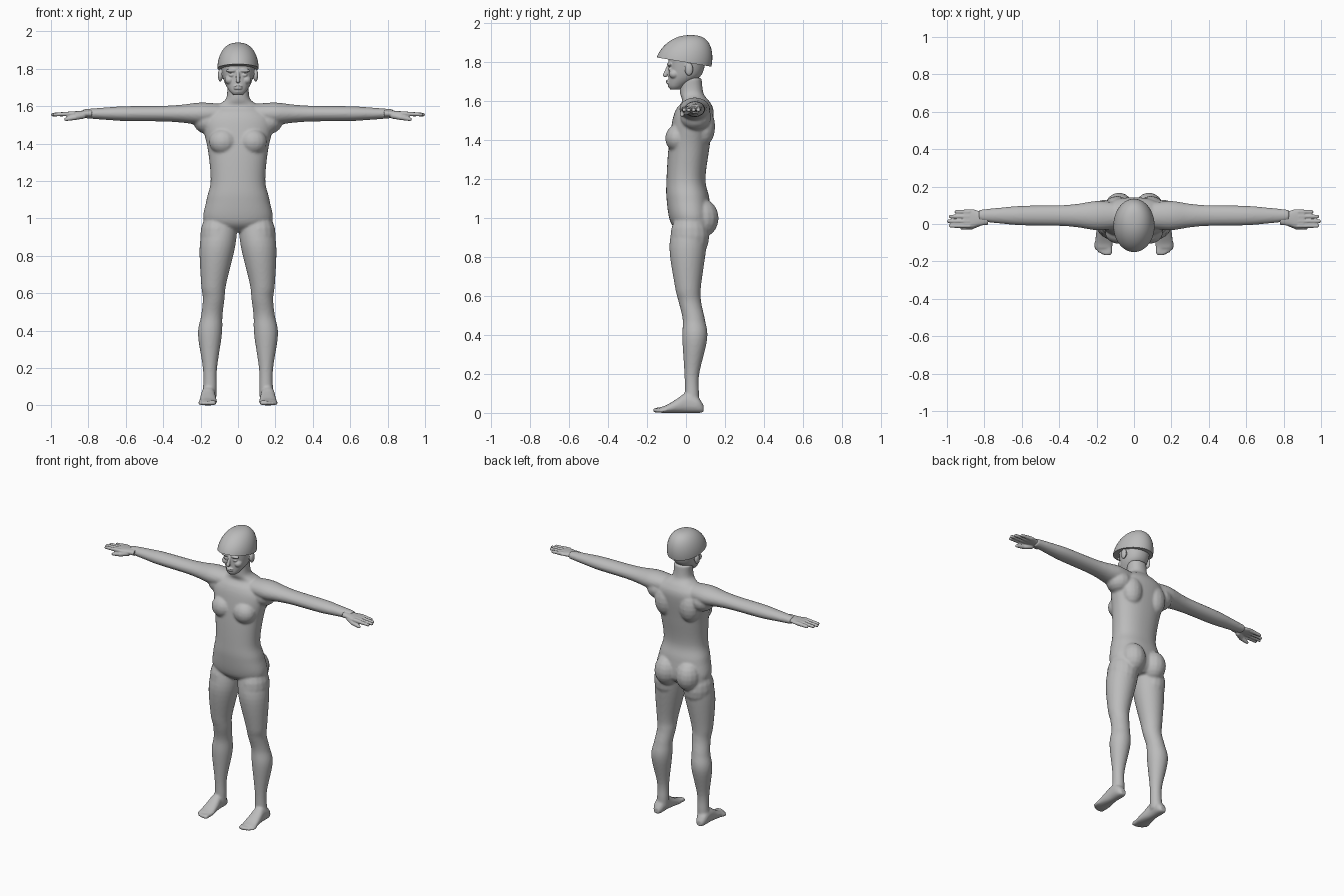
import bpy, bmesh, math
from mathutils import Vector, Matrix

if "Cube" in bpy.data.objects:
    bpy.data.objects.remove(bpy.data.objects["Cube"], do_unlink=True)


def material(name, value):
    mat = bpy.data.materials.new(name)
    mat.use_nodes = True
    colour = (value, value, value, 1)
    mat.diffuse_color = colour
    mat.node_tree.nodes["Principled BSDF"].inputs["Base Color"].default_value = colour
    return mat


GREY = material("plain grey", 0.5)


def spline(before, start, end, after, t):
    """Smooth in-between of two rings, guided by their neighbours."""
    result = []
    for p, q, r, s in zip(before, start, end, after):
        leave, arrive = (r - p) / 2, (s - q) / 2
        bend = 3 * (r - q) - 2 * leave - arrive
        twist = 2 * (q - r) + leave + arrive
        result.append(q + t * (leave + t * (bend + t * twist)))
    return result


def loft(bm, axis, rings, power=2.0, sides=36, sub=6):
    """Rings are (position on axis, centre u, centre v, radius u, radius v)."""
    last, rows = len(rings) - 1, []
    steps = [(i, k / sub) for i in range(last) for k in range(sub)] + [(last - 1, 1)]
    for i, t in steps:
        pos, u, v, radius_u, radius_v = spline(
            rings[max(i - 1, 0)], rings[i], rings[i + 1], rings[min(i + 2, last)], t)
        row = []
        for k in range(sides):
            angle = math.tau * k / sides
            c, s = math.cos(angle), math.sin(angle)
            point = [u + radius_u * math.copysign(abs(c) ** (2 / power), c),
                     v + radius_v * math.copysign(abs(s) ** (2 / power), s)]
            point.insert("XYZ".index(axis), pos)
            row.append(bm.verts.new(point))
        rows.append(row)
    for low, high in zip(rows, rows[1:]):
        for k in range(sides):
            j = (k + 1) % sides
            bm.faces.new((low[k], low[j], high[j], high[k]))
    bm.faces.new(rows[0])
    bm.faces.new(rows[-1])


def trunk(bm, outline, power):
    """Upright form from (height, front, back, half width)."""
    loft(bm, 'Z', [(z, 0, (front + back) / 2, width, (back - front) / 2)
                   for z, front, back, width in outline], power, sides=48)


def ball(bm, location, size):
    matrix = Matrix.Translation(location) @ Matrix.Diagonal((*size, 1))
    bmesh.ops.create_uvsphere(bm, u_segments=16, v_segments=10, radius=1, matrix=matrix)


def chain(bm, points, root, tip, count=9):
    """Overlapping balls along a path: fingers, toes and nose."""
    for start, end in zip(points, points[1:]):
        for i in range(count):
            t = i / (count - 1)
            radius = root + (tip - root) * t
            ball(bm, Vector(start).lerp(Vector(end), t), (radius, radius, radius))


def mirror(bm):
    copy = bmesh.ops.duplicate(bm, geom=bm.verts[:] + bm.edges[:] + bm.faces[:])["geom"]
    verts = [v for v in copy if isinstance(v, bmesh.types.BMVert)]
    bmesh.ops.scale(bm, vec=(-1, 1, 1), verts=verts)


def finish(bm, name, voxel=None, smoothing=2):
    """Make the object; with a voxel size, fuse its overlapping parts."""
    bmesh.ops.recalc_face_normals(bm, faces=bm.faces)
    mesh = bpy.data.meshes.new(name)
    bm.to_mesh(mesh)
    bm.free()
    mesh.materials.append(GREY)
    obj = bpy.data.objects.new(name, mesh)
    bpy.context.collection.objects.link(obj)
    bpy.ops.object.select_all(action='DESELECT')
    obj.select_set(True)
    bpy.context.view_layer.objects.active = obj
    if voxel:
        fuse = obj.modifiers.new("fuse", 'REMESH')
        fuse.mode, fuse.voxel_size = 'VOXEL', voxel
        soften = obj.modifiers.new("soften", 'SMOOTH')
        soften.factor, soften.iterations = 0.5, smoothing
        bpy.ops.object.convert(target='MESH')
    bpy.ops.object.shade_smooth_by_angle(angle=math.radians(50))


# Legs, round in section
bm = bmesh.new()
leg = [(1, .09, .03, .09), (.85, .11, .01, .095), (.65, .13, .01, .067),
       (.57, .13, .02, .058), (.48, .14, .04, .057), (.38, .15, .045, .064),
       (.2, .15, .03, .038), (.1, .15, .03, .037), (.04, .155, .03, .04)]
loft(bm, 'Z', [(z, x, y, r, r) for z, x, y, r in leg])

# Feet, flat on the ground: position, half width, height
foot = [(.09, .02, .04), (.06, .035, .08), (0, .037, .1),
        (-.05, .043, .07), (-.1, .048, .04), (-.13, .043, .03)]
loft(bm, 'Y', [(y, .16, h / 2, w, h / 2) for y, w, h in foot], power=2.3)
for i in range(5):
    x, tip, r = .13 + .018 * i, -.157 + .003 * (i - 1) ** 2, .014 - .001 * i
    chain(bm, [(x, -.1, .016), (x, tip, r)], r, r)

# Arms, slightly flattened
arm = [(.1, .07), (.2, .078), (.3, .063), (.4, .055), (.6, .052), (.7, .044), (.8, .034), (.83, .03)]
loft(bm, 'X', [(x, .045, 1.56, r, .76 * r) for x, r in arm])

# Armpit, chest, shoulder blade, buttock and outer thigh
ball(bm, (.16, .05, 1.52), (.08, .08, .07))
ball(bm, (.08, -.045, 1.41), (.075, .062, .07))
ball(bm, (.09, .09, 1.47), (.07, .06, .1))
ball(bm, (.08, .08, 1), (.08, .088, .1))
ball(bm, (.11, .02, .91), (.092, .1, .13))
mirror(bm)

# Torso and neck
trunk(bm, [(.93, -.03, .09, .06), (.98, -.08, .13, .18), (1.1, -.1, .12, .168),
           (1.2, -.1, .1, .146), (1.36, -.09, .12, .16), (1.5, -.07, .14, .188),
           (1.56, -.05, .14, .168), (1.6, -.02, .12, .12), (1.64, -.03, .09, .064),
           (1.72, -.03, .08, .058)], power=2.25)
finish(bm, "body", voxel=.0075, smoothing=4)

# Hands: palm, four fingers and a drooping thumb
for side, sign in (("left", 1), ("right", -1)):
    bm = bmesh.new()
    palm = [(.78, .034), (.83, .04), (.87, .05), (.91, .043)]
    loft(bm, 'X', [(x, .03, 1.56, w, .02 - .08 * (x - .78)) for x, w in palm], power=2.3)
    for i in range(4):
        y, tip = -.01 + .025 * i, .99 - .01 * (i - 1) ** 2
        chain(bm, [(.88, y, 1.56), (tip, y, 1.555)], .013, .01, count=16)
    chain(bm, [(.83, .005, 1.55), (.87, -.016, 1.54)], .018, .014)
    chain(bm, [(.87, -.016, 1.54), (.92, -.02, 1.53)], .014, .01)
    bmesh.ops.scale(bm, vec=(sign, 1, 1), verts=bm.verts)
    finish(bm, side + "_hand", voxel=.004)

# Head: ear, eye, brow and cheekbone on both sides
bm = bmesh.new()
ball(bm, (.095, .015, 1.765), (.013, .022, .034))
ball(bm, (.034, -.08, 1.766), (.016, .012, .01))
ball(bm, (.035, -.085, 1.79), (.03, .013, .01))
ball(bm, (.045, -.06, 1.74), (.026, .028, .024))
mirror(bm)

# Skull, nose, lips and chin
trunk(bm, [(1.66, -.08, -.03, .025), (1.68, -.09, 0, .045), (1.73, -.09, .075, .073),
           (1.8, -.09, .1, .088), (1.84, -.09, .1, .088), (1.88, -.06, .08, .065)], power=2.15)
chain(bm, [(0, -.09, 1.78), (0, -.107, 1.735)], .008, .012)
for z in (1.705, 1.695):
    ball(bm, (0, -.09, z), (.025, .014, .006))
ball(bm, (0, -.075, 1.68), (.024, .018, .015))
finish(bm, "head", voxel=.004)

# Flat cap: a dome sheared so its rim drops to the back
bm = bmesh.new()
dome = []
for i in range(16):
    rise, spread = math.sin(math.pi * i / 31), math.cos(math.pi * i / 31) ** .8
    dome.append((1.8 + .14 * rise, 0, -.01 + .035 * rise, .11 * spread, .14 * spread))
loft(bm, 'Z', dome, sides=40, sub=1)
for v in bm.verts:
    v.co.z -= 1.2 * v.co.y * (1.94 - v.co.z)
finish(bm, "flat_cap")
